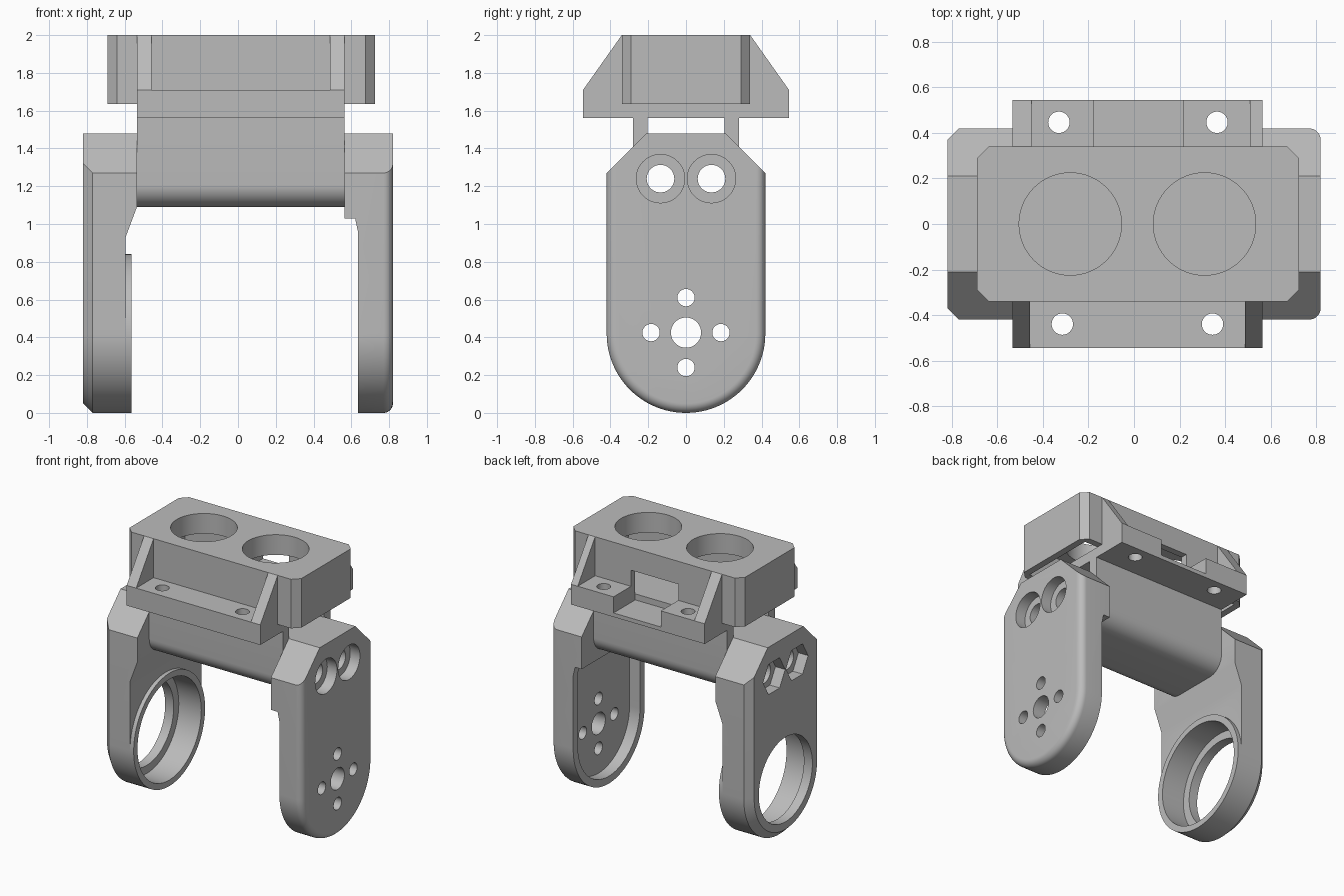
import bpy
from math import cos, sin, pi
from mathutils import Vector

if "Cube" in bpy.data.objects:
    bpy.data.objects.remove(bpy.data.objects["Cube"])

grey = bpy.data.materials.new("plain_grey")
grey.use_nodes = True
colour = (0.5, 0.5, 0.5, 1)
grey.diffuse_color = colour
grey.node_tree.nodes["Principled BSDF"].inputs["Base Color"].default_value = colour


def loft(name, rings):
    """Closed solid through rings that share one point count."""
    n = len(rings[0])
    verts = [p for ring in rings for p in ring]
    faces = [range(n), range(len(verts) - n, len(verts))]
    for k in range(len(rings) - 1):
        for i in range(n):
            j = (i + 1) % n
            faces.append((k * n + i, k * n + j, k * n + n + j, k * n + n + i))
    mesh = bpy.data.meshes.new(name)
    mesh.from_pydata(verts, [], [list(f) for f in faces])
    ob = bpy.data.objects.new(name, mesh)
    bpy.context.collection.objects.link(ob)
    mesh.materials.append(grey)
    bpy.ops.object.select_all(action='DESELECT')
    ob.select_set(True)
    bpy.context.view_layer.objects.active = ob
    bpy.ops.object.mode_set(mode='EDIT')
    bpy.ops.mesh.select_all(action='SELECT')
    bpy.ops.mesh.normals_make_consistent(inside=False)
    bpy.ops.object.mode_set(mode='OBJECT')
    return ob


def prism(name, axis, a, b, pts):
    """Extrude a 2D profile along x, y or z from a to b."""
    place = {'x': lambda t, p: (t, p[0], p[1]),
             'y': lambda t, p: (p[0], t, p[1]),
             'z': lambda t, p: (p[0], p[1], t)}[axis]
    return loft(name, [[place(t, p) for p in pts] for t in (a, b)])


def box(name, x0, x1, y0, y1, z0, z1):
    return prism(name, 'z', z0, z1, [(x0, y0), (x1, y0), (x1, y1), (x0, y1)])


def rod(axis, a, b, u, v, r, n=48):
    pts = [(u + r * cos(2 * pi * i / n), v + r * sin(2 * pi * i / n)) for i in range(n)]
    return prism("cutter", axis, a, b, pts)


def boolean(ob, others, operation='DIFFERENCE'):
    for other in others:
        other.hide_render = True
        mod = ob.modifiers.new("boolean", 'BOOLEAN')
        mod.operation, mod.solver, mod.object = operation, 'EXACT', other
        bpy.context.view_layer.objects.active = ob
        bpy.ops.object.modifier_apply(modifier=mod.name)
        bpy.data.objects.remove(other)


def finish(ob):
    bpy.ops.object.select_all(action='DESELECT')
    ob.select_set(True)
    bpy.context.view_layer.objects.active = ob
    bpy.ops.object.shade_smooth_by_angle(angle=pi / 6)


R = 0.42          # arm half width and pivot height
X0, X1 = -0.535, 0.565   # ends of the middle body


def arm_ring(x, r):
    """Arm outline: round foot, straight sides, sloped shoulders."""
    arc = [(x, r * cos(t), R + r * sin(t)) for t in (pi + pi * i / 48 for i in range(49))]
    return arc + [(x, r, 1.69 - r), (x, 0.21, 1.48), (x, -0.21, 1.48), (x, -r, 1.69 - r)]


def screw_holes(a, b, r, n=48):
    return [rod('x', a, b, y, 1.24, r, n) for y in (-0.135, 0.135)]


# Left arm: rounded outer edge, servo horn pocket and holes
fillet = [arm_ring(0.77 + 0.05 * sin(t), R - 0.05 + 0.05 * cos(t))
          for t in (pi / 2 * i / 8 for i in range(9))]
left_arm = loft("left_arm", [arm_ring(X1, R)] + fillet)
step = prism("cutter", 'y', -1, 1,
             [(0.5, -0.1), (0.635, -0.1), (0.635, 0.96), (0.62, 1.03), (0.5, 1.03)])
pocket_arc = [(0.365 * cos(t), R + 0.365 * sin(t)) for t in (pi + pi * i / 48 for i in range(49))]
pocket = prism("cutter", 'x', 0.55, 0.72, pocket_arc + [(0.365, 1.03), (-0.365, 1.03)])
horn = [rod('x', 0.5, 1, 0, R + 0.005, 0.08)]
horn += [rod('x', 0.5, 1, 0.185 * dy, R + 0.005 + 0.185 * dz, 0.046, 32)
         for dy, dz in ((1, 0), (-1, 0), (0, 1), (0, -1))]
boolean(left_arm, [step, pocket] + horn + screw_holes(0.5, 1, 0.073) + screw_holes(0.74, 1, 0.128))
finish(left_arm)

# Right arm: chamfered outer edge, bearing seat and hexagonal nut pockets
right_arm = loft("right_arm", [arm_ring(X0, R), arm_ring(-0.77, R), arm_ring(-0.82, R - 0.05)])
ramp = prism("cutter", 'y', -1, 1,
             [(-0.5, -0.1), (-0.595, -0.1), (-0.595, 0.93), (X0, 1.09), (-0.5, 1.09)])
boolean(right_arm, [ramp, rod('x', -0.75, -0.5, 0, R, 0.375, 64), rod('x', -1, -0.5, 0, R, 0.315, 64)]
        + screw_holes(-1, -0.5, 0.073) + screw_holes(-1, -0.74, 0.13, 6))
finish(right_arm)

# Raised bearing rim on the inner face of the right arm
bearing_rim = rod('x', -0.595, -0.565, 0, R, R, 96)
bearing_rim.name = "bearing_rim"
boolean(bearing_rim, [rod('x', -0.7, -0.5, 0, R, 0.375, 64)])
finish(bearing_rim)

# Cross bar with rounded underside and an open channel on top
f = 0.12
under = [(side * (0.28 - f + f * sin(t)), 1.09 + f - f * cos(t))
         for side, steps in ((-1, range(10, -1, -1)), (1, range(11)))
         for t in (pi / 2 * i / 10 for i in steps)]
walls = [(0.28, 1.56), (0.205, 1.56), (0.205, 1.48), (-0.205, 1.48), (-0.205, 1.56), (-0.28, 1.56)]
cross_bar = prism("cross_bar", 'x', X0, X1, under + walls)
boolean(cross_bar, screw_holes(-1, 1, 0.073))
finish(cross_bar)

# Mounting flange with bolt holes and a connector notch at the back
flange = box("mounting_flange", X0, X1, -0.545, 0.545, 1.56, 1.71)
bolts = [rod('z', 1.4, 1.9, x, y, 0.047, 32)
         for x, y in ((-0.315, -0.44), (0.345, -0.44), (-0.33, 0.447), (0.365, 0.447))]
boolean(flange, bolts + [box("cutter", -0.175, 0.215, 0.29, 0.7, 1.59, 1.9),
                         box("cutter", -0.7, 0.7, -0.29, 0.29, 1.635, 1.9)])
finish(flange)

# Sensor housing: chamfered corners, hollow, two round openings
c, hx0, hx1, hy = 0.05, -0.69, 0.725, 0.34
corners = [(hx0 + c, -hy), (hx1 - c, -hy), (hx1, c - hy), (hx1, hy - c),
           (hx1 - c, hy), (hx0 + c, hy), (hx0, hy - c), (hx0, c - hy)]
housing = prism("sensor_housing", 'z', 1.635, 2, corners)
boolean(housing, [box("cutter", hx0 + c, hx1 - c, -0.29, 0.29, 1.5, 1.85),
                  box("cutter", -0.175, 0.215, 0.2, 0.5, 1.59, 1.83),
                  rod('z', 1.7, 2.1, -0.28, 0, 0.225, 64), rod('z', 1.7, 2.1, 0.31, 0, 0.225, 64)])
finish(housing)

# Sloped gussets between flange and housing
for side, spans in ((-1, ((X0, -0.457), (0.487, X1))), (1, ((X0, -0.45), (0.51, X1)))):
    for k, (a, b) in enumerate(spans):
        label = ("front" if side < 0 else "back") + ("_right" if k == 0 else "_left")
        finish(prism(label + "_gusset", 'x', a, b,
                     [(side * 0.545, 1.71), (side * 0.34, 2), (side * 0.34, 1.71)]))
